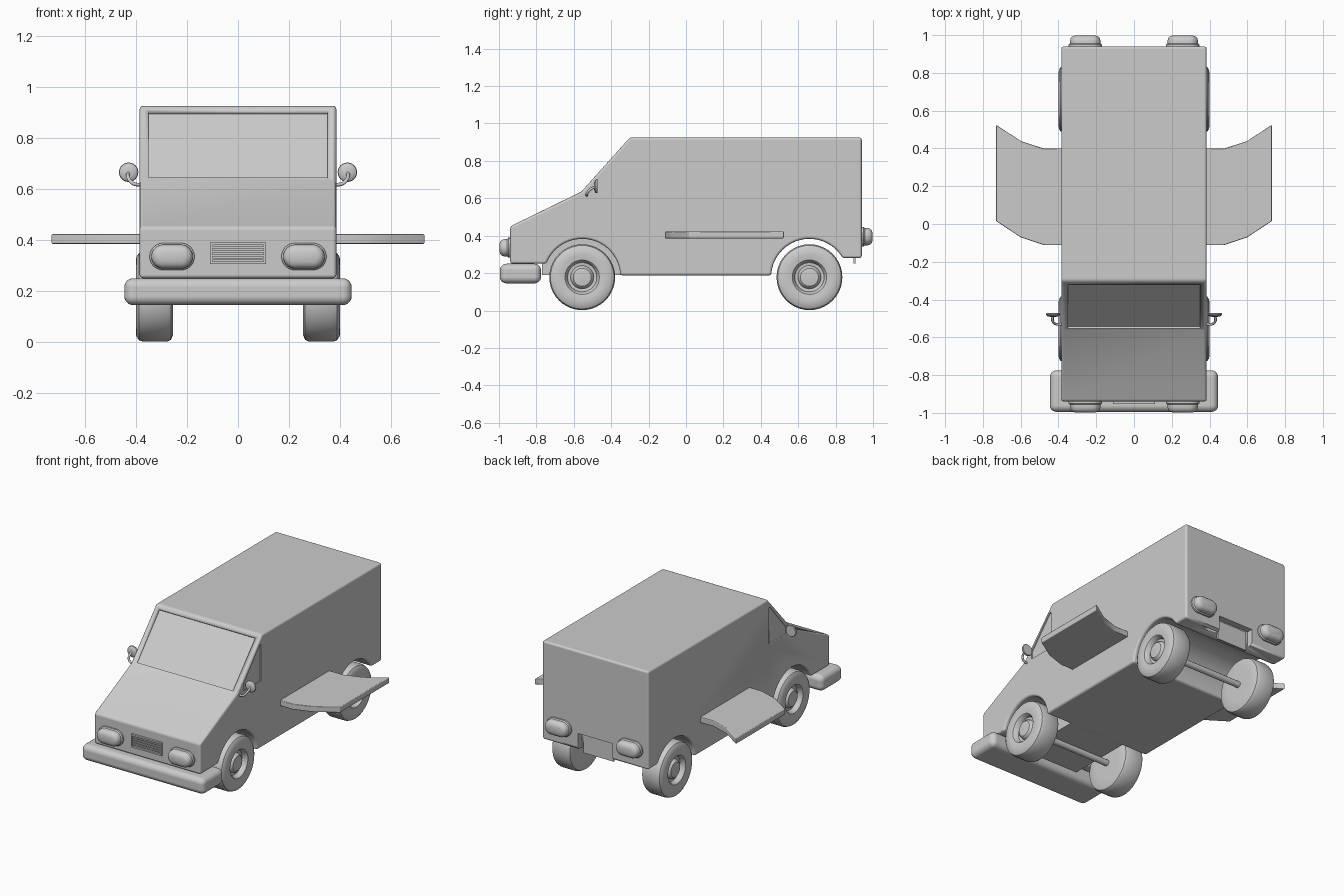
import bpy, bmesh, math
from mathutils import Vector

if "Cube" in bpy.data.objects:
    bpy.data.objects.remove(bpy.data.objects["Cube"])

ARCH = 0.205
FRONT_Y, REAR_Y, AXLE_Z = -0.555, 0.66, 0.178


def finish(name, bm, bevel=0.0, segs=3, mirror=False, cutters=()):
    bmesh.ops.recalc_face_normals(bm, faces=bm.faces[:])
    me = bpy.data.meshes.new(name)
    bm.to_mesh(me)
    bm.free()
    ob = bpy.data.objects.new(name, me)
    bpy.context.collection.objects.link(ob)
    bpy.ops.object.select_all(action='DESELECT')
    ob.select_set(True)
    bpy.context.view_layer.objects.active = ob
    bpy.ops.object.shade_smooth_by_angle(angle=math.radians(35))
    if bevel:
        m = ob.modifiers.new("Bevel", 'BEVEL')
        m.width, m.segments = bevel, segs
        m.limit_method, m.angle_limit = 'ANGLE', math.radians(25)
        m.harden_normals = True
    if mirror:
        ob.modifiers.new("Mirror", 'MIRROR')
    for c in cutters:
        m = ob.modifiers.new("Cut", 'BOOLEAN')
        m.operation, m.object, m.solver = 'DIFFERENCE', c, 'EXACT'
    return ob


def prism(name, pts, axis, a, b, **kw):
    """Extrude a 2D profile along an axis from a to b."""
    put = {'x': lambda p, t: (t, p[0], p[1]),
           'y': lambda p, t: (p[0], t, p[1]),
           'z': lambda p, t: (p[0], p[1], t)}[axis]
    bm = bmesh.new()
    lo = [bm.verts.new(put(p, a)) for p in pts]
    hi = [bm.verts.new(put(p, b)) for p in pts]
    bm.faces.new(lo)
    bm.faces.new(hi)
    n = len(pts)
    for i in range(n):
        bm.faces.new((lo[i], lo[(i + 1) % n], hi[(i + 1) % n], hi[i]))
    return finish(name, bm, **kw)


def loft(name, rings, **kw):
    """Skin equal-length rings of points and cap both ends."""
    bm = bmesh.new()
    vs = [[bm.verts.new(p) for p in r] for r in rings]
    n = len(rings[0])
    for r, s in zip(vs, vs[1:]):
        for i in range(n):
            bm.faces.new((r[i], r[(i + 1) % n], s[(i + 1) % n], s[i]))
    bm.faces.new(vs[0])
    bm.faces.new(vs[-1])
    return finish(name, bm, **kw)


def rect(x0, x1, y0, y1):
    return [(x0, y0), (x1, y0), (x1, y1), (x0, y1)]


def cutter(ob):
    ob.hide_render = True
    ob.hide_set(True)
    ob.display_type = 'WIRE'
    return ob


def arch(cy, z_start, z_end, steps=24):
    """Wheel arch running from the rear side over the top to the front side."""
    a0 = math.asin((z_start - AXLE_Z) / ARCH)
    a1 = math.pi - math.asin((z_end - AXLE_Z) / ARCH)
    return [(cy + ARCH * math.cos(a0 + (a1 - a0) * i / steps),
             AXLE_Z + ARCH * math.sin(a0 + (a1 - a0) * i / steps)) for i in range(steps + 1)]


# Window and plate recess cutters
low, high = Vector((-0.56, 0.635)), Vector((-0.30, 0.925))
out = Vector((-0.744, 0.667))
p, q = low.lerp(high, 0.03), low.lerp(high, 0.92)
screen_cut = cutter(prism("windscreen_cutter",
                          [p - out * 0.012, q - out * 0.012, q + out * 0.05, p + out * 0.05],
                          'x', -0.35, 0.35))
window = [(-0.49, 0.625), (-0.31, 0.625), (-0.31, 0.868), (-0.325, 0.865), (-0.49, 0.675)]
side_cut = [cutter(prism("side_window_cutter", window, 'x', s * 0.377, s * 0.45)) for s in (1, -1)]
plate_cut = cutter(prism("plate_recess_cutter", rect(-0.125, 0.125, 0.2, 0.385), 'y', 0.90, 1.0))

# Van body from its side profile
profile = [(-0.94, 0.25), (-0.94, 0.45), (-0.56, 0.635), (-0.30, 0.925), (0.94, 0.925), (0.94, 0.28)]
profile += arch(REAR_Y, 0.28, 0.187) + arch(FRONT_Y, 0.187, 0.25)
prism("body", profile, 'x', -0.385, 0.385, bevel=0.014,
      cutters=[screen_cut, *side_cut, plate_cut])

# Floor between the front wheel wells
prism("front_floor", rect(-0.77, -0.34, 0.19, 0.40), 'x', -0.2, 0.2)

# Rear number plate panel
prism("rear_plate", rect(-0.11, 0.11, 0.25, 0.375), 'y', 0.895, 0.906)

# Front bumper
prism("front_bumper", rect(-0.445, 0.445, -0.995, -0.775), 'z', 0.145, 0.25, bevel=0.035, segs=5)

# Grille with frame and slats
for nm, pts in (("top", rect(-0.11, 0.11, 0.38, 0.39)), ("bottom", rect(-0.11, 0.11, 0.305, 0.315)),
                ("left", rect(-0.11, -0.10, 0.305, 0.39)), ("right", rect(0.10, 0.11, 0.305, 0.39))):
    prism("grille_frame_" + nm, pts, 'y', -0.953, -0.93)
for i in range(4):
    z = 0.325 + i * 0.015
    prism("grille_slat", rect(-0.10, 0.10, z - 0.004, z + 0.004), 'y', -0.948, -0.93)


# Lights: domed stadium shapes on a flange
def stadium(hw, hh, cx, y, cz, n=32):
    ring = []
    for i in range(n):
        a = 2 * math.pi * (i + 0.5) / n
        c = math.cos(a)
        ring.append((cx + math.copysign(hw - hh, c) + hh * c, y, cz + hh * math.sin(a)))
    return ring


dome = [(0.088, 0.053, -0.01), (0.088, 0.053, 0.01), (0.081, 0.047, 0.016), (0.081, 0.047, 0.030),
        (0.077, 0.043, 0.044), (0.068, 0.034, 0.053), (0.052, 0.018, 0.058)]
for nm, d, z in (("headlight", -1, 0.335), ("tail_light", 1, 0.395)):
    loft(nm, [stadium(w, h, 0.258, d * (0.94 + y), z) for w, h, y in dome], mirror=True)

# Swept wings on both sides
wing = [(0.37, 0.40), (0.48, 0.40), (0.60, 0.44), (0.73, 0.525),
        (0.73, 0.015), (0.60, -0.07), (0.475, -0.112), (0.37, -0.112)]
prism("side_wing", wing, 'z', 0.385, 0.423, bevel=0.005, segs=2, mirror=True)

# Wheels: tyre with recessed rim and hub cap, lathed about the axle
tyre = [(0.10, 0.255), (0.150, 0.255), (0.168, 0.262), (0.176, 0.278), (0.176, 0.372), (0.170, 0.388),
        (0.155, 0.398), (0.12, 0.40), (0.092, 0.396), (0.085, 0.388), (0.078, 0.365),
        (0.062, 0.363), (0.057, 0.378), (0.048, 0.386), (0.02, 0.389)]
for nm, cy in (("front_wheel", FRONT_Y), ("rear_wheel", REAR_Y)):
    rings = [[(x, cy + r * math.cos(2 * math.pi * i / 40), AXLE_Z + r * math.sin(2 * math.pi * i / 40))
              for i in range(40)] for r, x in tyre]
    loft(nm, rings, mirror=True)
    prism(nm + "_axle", [(cy + 0.02 * math.cos(i * math.pi / 6), AXLE_Z + 0.02 * math.sin(i * math.pi / 6))
                         for i in range(12)], 'x', -0.27, 0.27)

# Door mirrors: flattened rounded disc and bent arm
mirror_prof = [(0.012, -0.012), (0.028, -0.009), (0.036, -0.003), (0.038, 0.004), (0.035, 0.008)]
rings = [[(0.428 + r * math.cos(2 * math.pi * i / 24), -0.48 + y, 0.665 + r * math.sin(2 * math.pi * i / 24))
          for i in range(24)] for r, y in mirror_prof]
loft("door_mirror", rings, mirror=True)
for s in (1, -1):
    cu = bpy.data.curves.new("mirror_arm", 'CURVE')
    cu.dimensions, cu.bevel_depth, cu.bevel_resolution, cu.use_fill_caps = '3D', 0.007, 2, True
    sp = cu.splines.new('BEZIER')
    path = [(0.375, -0.53, 0.615), (0.412, -0.53, 0.622), (0.43, -0.515, 0.645), (0.43, -0.485, 0.662)]
    sp.bezier_points.add(len(path) - 1)
    for bp, (x, y, z) in zip(sp.bezier_points, path):
        bp.co = (s * x, y, z)
        bp.handle_left_type = bp.handle_right_type = 'AUTO'
    bpy.context.collection.objects.link(bpy.data.objects.new("mirror_arm", cu))
